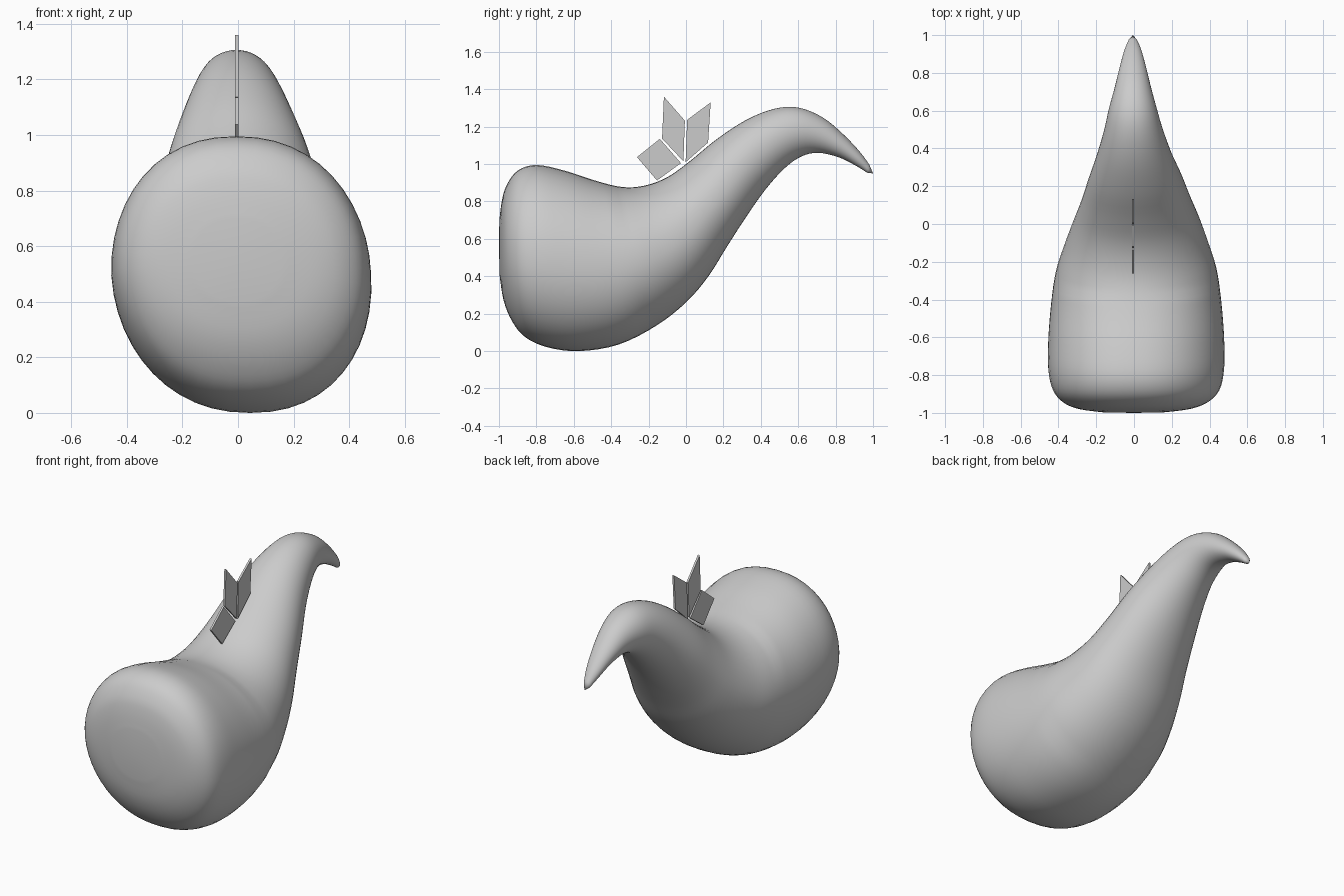
import bpy, bmesh
from math import cos, sin, pi

if "Cube" in bpy.data.objects:
    bpy.data.objects.remove(bpy.data.objects["Cube"])

# Body stations: top y, top z, bottom y, bottom z, half width, sideways lean of the belly
STATIONS = [
    (-.998, .70, -.996, .40, .16, .01),
    (-.985, .80, -.975, .27, .29, .025),
    (-.96, .885, -.93, .16, .38, .04),
    (-.90, .965, -.86, .075, .44, .05),
    (-.80, .995, -.74, .02, .465, .05),
    (-.65, .965, -.57, 0, .465, .05),
    (-.48, .91, -.36, .035, .45, .05),
    (-.34, .877, -.16, .135, .425, .05),
    (-.22, .885, 0, .26, .38, .05),
    (-.10, .93, .12, .40, .335, .05),
    (.02, 1.015, .22, .56, .29, .045),
    (.16, 1.13, .33, .73, .245, .035),
    (.32, 1.235, .43, .87, .195, .02),
    (.47, 1.295, .53, .98, .155, .01),
    (.60, 1.302, .62, 1.042, .127, 0),
    (.73, 1.25, .71, 1.06, .097, 0),
    (.84, 1.16, .82, 1.035, .07, 0),
    (.93, 1.065, .91, .99, .045, 0),
    (.98, .997, .97, .953, .022, 0),
]
SIDES, STEPS = 48, 4


def spline(a, b, c, d, t):
    return [.5 * (2 * q + (r - p) * t + (2 * p - 5 * q + 4 * r - s) * t * t
                  + (3 * q - p - 3 * r + s) * t ** 3) for p, q, r, s in zip(a, b, c, d)]


def make_object(name, bm):
    bmesh.ops.recalc_face_normals(bm, faces=bm.faces)
    mesh = bpy.data.meshes.new(name)
    bm.to_mesh(mesh)
    bm.free()
    ob = bpy.data.objects.new(name, mesh)
    bpy.context.collection.objects.link(ob)
    bpy.ops.object.select_all(action='DESELECT')
    ob.select_set(True)
    bpy.context.view_layer.objects.active = ob
    bpy.ops.object.shade_smooth_by_angle(angle=.7)
    return ob


# Body: smooth loft from the blunt front to the drooping pointed tail
rows = []
last = len(STATIONS) - 1
for i in range(last):
    near = [STATIONS[min(max(i + k, 0), last)] for k in (-1, 0, 1, 2)]
    rows += [spline(*near, j / STEPS) for j in range(STEPS)]
rows.append(STATIONS[-1])

bm = bmesh.new()
rings = []
for ty, tz, by, bz, w, lean in rows:
    ring = []
    for k in range(SIDES):
        c, s = cos(2 * pi * k / SIDES), sin(2 * pi * k / SIDES)
        power = .9 if ty < -.4 else .98
        x = w * abs(c) ** power * (1 if c > 0 else -1)
        x += lean * (.35 - .65 * s) if s < 0 else lean * .35 * (1 - s)
        f = (1 + s) / 2
        ring.append(bm.verts.new((x - .006, by + (ty - by) * f, bz + (tz - bz) * f)))
    rings.append(ring)
for a, b in zip(rings, rings[1:]):
    for k in range(SIDES):
        n = (k + 1) % SIDES
        bm.faces.new((a[k], a[n], b[n], b[k]))
for ring, tip in ((rings[0], (0, -1, .55)), (rings[-1], (-.006, 1, .95))):
    v = bm.verts.new(tip)
    for k in range(SIDES):
        bm.faces.new((ring[k], ring[(k + 1) % SIDES], v))
make_object("body", bm)

# Crest: three thin upright plates on the back, outlines in y and z
PLATES = {
    "crest_front": [(-.262, 1.037), (-.14, 1.135), (-.027, 1.005), (-.155, .912)],
    "crest_middle": [(-.118, 1.36), (-.006, 1.232), (-.014, 1.015), (-.128, 1.136)],
    "crest_rear": [(.006, 1.236), (.132, 1.33), (.118, 1.115), (-.002, 1.01)],
}
for name, outline in PLATES.items():
    bm = bmesh.new()
    face = bm.faces.new([bm.verts.new((-.011, y, z)) for y, z in outline])
    grown = bmesh.ops.extrude_face_region(bm, geom=[face])
    verts = [g for g in grown["geom"] if isinstance(g, bmesh.types.BMVert)]
    bmesh.ops.translate(bm, verts=verts, vec=(.012, 0, 0))
    make_object(name, bm)
